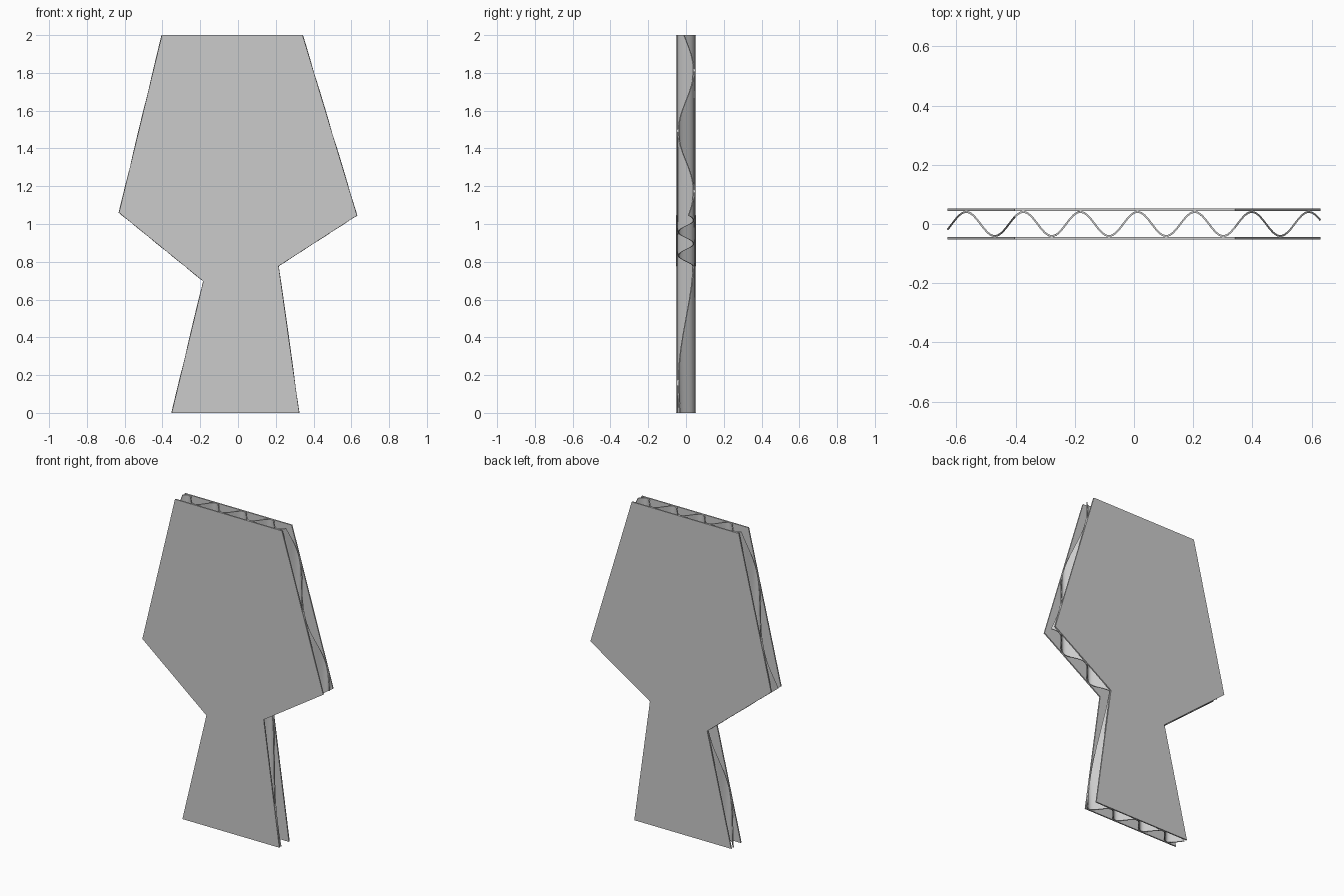
import bpy, bmesh, math
from mathutils import Vector

if "Cube" in bpy.data.objects:
    bpy.data.objects.remove(bpy.data.objects["Cube"])

# Cut-out outline (x, z), split at the waist into two convex pieces
WAIST_L, WAIST_R = (-0.184, 0.697), (0.215, 0.777)
HEAD = [WAIST_L, WAIST_R, (0.63, 1.045), (0.342, 2), (-0.403, 2), (-0.63, 1.06)]
FOOT = [(-0.351, 0), (0.324, 0), WAIST_R, WAIST_L]

HALF = 0.052      # half the board thickness
LINER = 0.008     # flat sheet thickness
FLUTE = 0.006     # wavy sheet thickness
PERIOD, CREST = 0.193, 0.012
STEPS = 16        # segments per wave


def add_sheet(name, y, thickness, wavy=False):
    bm = bmesh.new()
    if wavy:
        pieces = [HEAD, FOOT]
    else:
        pieces = [FOOT[:2] + HEAD[1:] + HEAD[:1]]
    made = {}
    for piece in pieces:
        for p in piece:
            if p not in made:
                made[p] = bm.verts.new((p[0], y, p[1]))
        bm.faces.new([made[p] for p in piece])
    if wavy:
        # slice into narrow vertical strips, then push into a sine wave
        n = int(0.64 / PERIOD * STEPS) + 2
        for i in range(-n, n + 1):
            x = CREST + i * PERIOD / STEPS
            bmesh.ops.bisect_plane(bm, geom=bm.verts[:] + bm.edges[:] + bm.faces[:],
                                   dist=1e-5, plane_co=Vector((x, 0, 0)),
                                   plane_no=Vector((1, 0, 0)))
        amp = HALF - LINER - FLUTE / 2
        for v in bm.verts:
            v.co.y = amp * math.cos(2 * math.pi * (v.co.x - CREST) / PERIOD)
    mesh = bpy.data.meshes.new(name)
    bm.to_mesh(mesh)
    bm.free()
    ob = bpy.data.objects.new(name, mesh)
    bpy.context.collection.objects.link(ob)
    mod = ob.modifiers.new("thickness", 'SOLIDIFY')
    mod.thickness = thickness
    mod.offset = 0
    mod.use_even_offset = True
    return ob


# Flat front and back liners
add_sheet("front_liner", -(HALF - LINER / 2), LINER)
add_sheet("back_liner", HALF - LINER / 2, LINER)

# Corrugated core
core = add_sheet("corrugated_core", 0, FLUTE, wavy=True)
bpy.context.view_layer.objects.active = core
core.select_set(True)
bpy.ops.object.modifier_apply(modifier="thickness")
bpy.ops.object.shade_smooth_by_angle(angle=math.radians(40))
